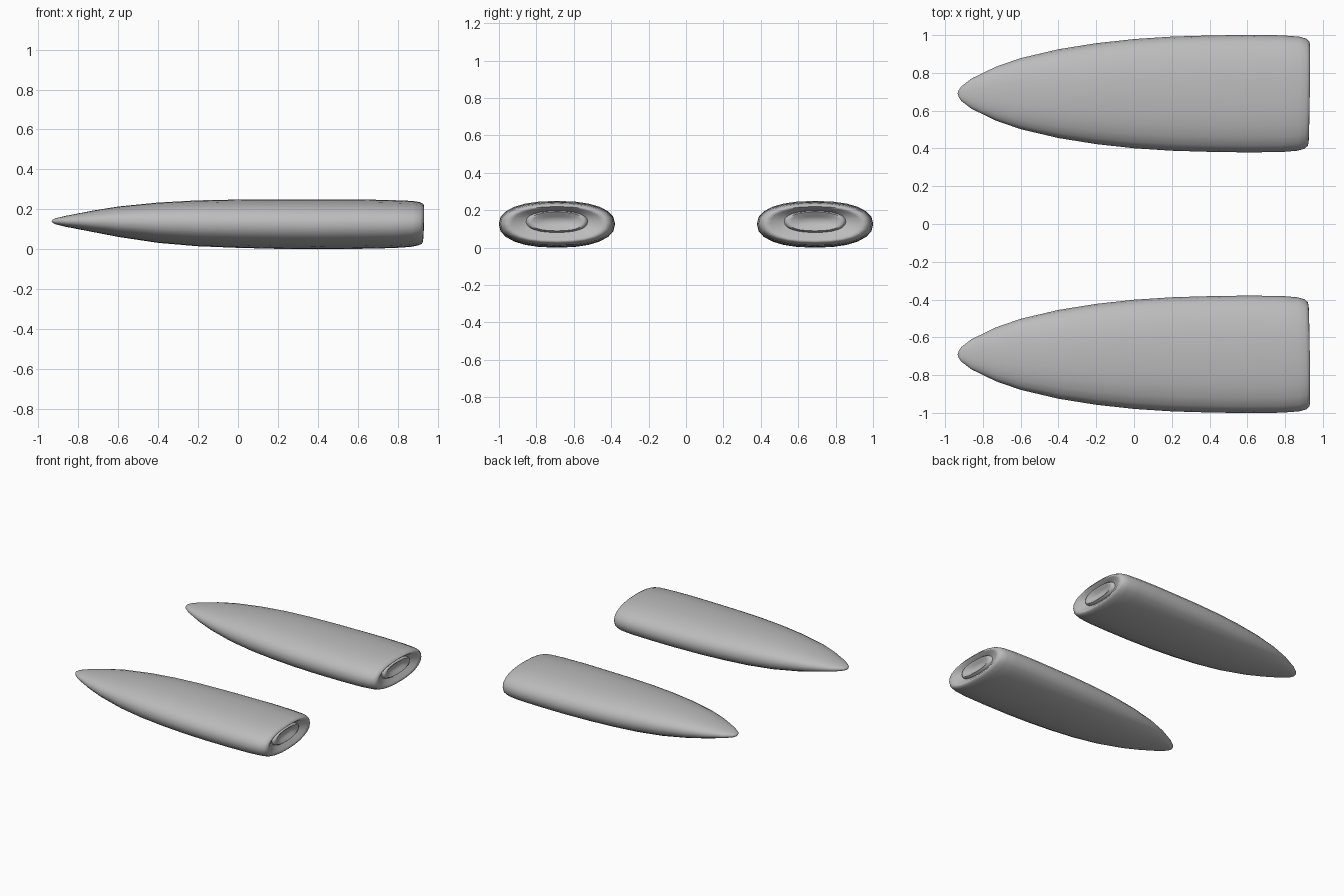
import bpy, bmesh
from math import sin, cos, pi, radians, copysign

cube = bpy.data.objects.get("Cube")
if cube:
    bpy.data.objects.remove(cube, do_unlink=True)

grey = bpy.data.materials.new("plain_grey")
grey.use_nodes = True
colour = (0.5, 0.5, 0.5, 1)
grey.diffuse_color = colour
grey.node_tree.nodes["Principled BSDF"].inputs["Base Color"].default_value = colour

SIDES = 24
# Hull stations from nose to rear rim: x, half width, half height, centre z
HULL = [(-.928, .018, .008, .14), (-.915, .038, .015, .14), (-.86, .08, .028, .14),
        (-.73, .143, .053, .14), (-.6, .188, .076, .138), (-.4, .235, .101, .133),
        (-.2, .267, .115, .13), (0, .289, .121, .128), (.2, .302, .124, .126),
        (.4, .308, .125, .125), (.6, .311, .124, .126), (.78, .309, .12, .126),
        (.87, .302, .115, .127), (.908, .291, .108, .128), (.925, .275, .1, .128)]
# Hollow rear: rim, dish, raised oval lip, central pit
REAR = [(.928, .257, .092, .128), (.922, .238, .084, .13), (.903, .195, .068, .135),
        (.893, .165, .058, .139), (.908, .157, .055, .14), (.914, .147, .05, .14),
        (.91, .128, .042, .14), (.894, .085, .027, .14), (.887, .04, .012, .14)]


def superpower(v, n):
    return copysign(abs(v) ** (2 / n), v)


def build_pod(name, side):
    """Loft one pod; side is +1 for the back pod and -1 for the front pod."""
    bm = bmesh.new()
    rings = []
    for x, w, h, z in HULL + REAR:
        ring = []
        for i in range(SIDES):
            a = 2 * pi * i / SIDES
            dy, dz = w * superpower(cos(a), 2.3), h * superpower(sin(a), 2.3)
            # the rear face leans slightly, outer and upper edges further back
            lean = (0.015 * dy + 0.03 * dz) if x > 0.85 else 0
            ring.append(bm.verts.new((x + lean, side * (0.69 + dy), z + dz)))
        rings.append(ring)
    for a, b in zip(rings, rings[1:]):
        for i in range(SIDES):
            j = (i + 1) % SIDES
            bm.faces.new((a[i], a[j], b[j], b[i]))
    # nose tip and pit floor
    for ring, x in ((rings[0], -.934), (rings[-1], .886)):
        tip = bm.verts.new((x, side * 0.69, 0.14))
        for i in range(SIDES):
            bm.faces.new((ring[i], ring[(i + 1) % SIDES], tip))
    bmesh.ops.recalc_face_normals(bm, faces=bm.faces)
    mesh = bpy.data.meshes.new(name)
    bm.to_mesh(mesh)
    bm.free()
    mesh.materials.append(grey)
    pod = bpy.data.objects.new(name, mesh)
    bpy.context.collection.objects.link(pod)
    bpy.ops.object.select_all(action='DESELECT')
    pod.select_set(True)
    bpy.context.view_layer.objects.active = pod
    bpy.ops.object.shade_smooth_by_angle(angle=radians(60))


build_pod("front_pod", -1)
build_pod("back_pod", 1)
